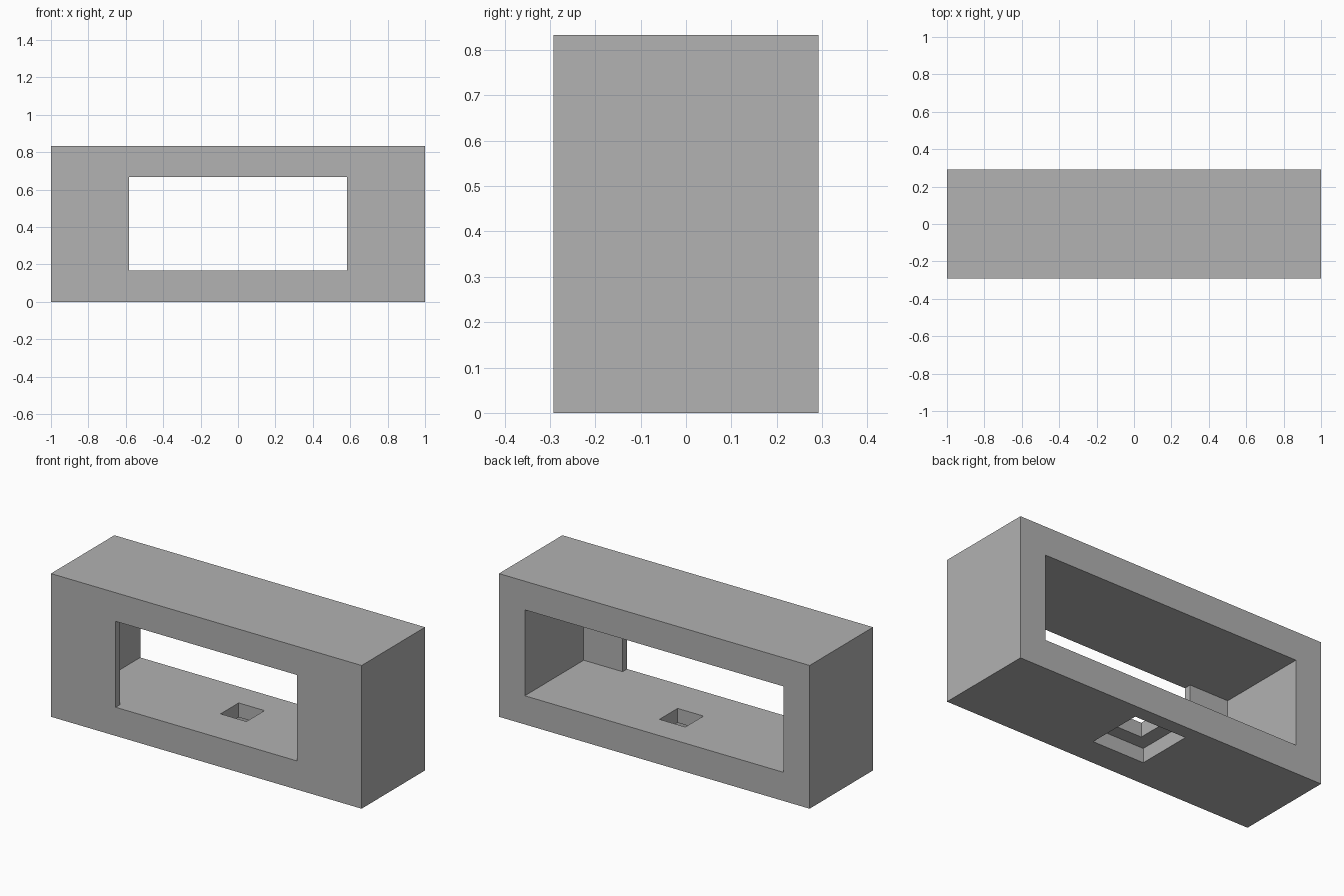
import bpy
import bmesh

if "Cube" in bpy.data.objects:
    bpy.data.objects.remove(bpy.data.objects["Cube"], do_unlink=True)

U = 1 / 12              # design module
HX, HY, H = 12 * U, 3.5 * U, 10 * U
WALL = 2 * U
HOLE_Y = 0.5 * U        # centre of the floor hole

grey = bpy.data.materials.new("plain grey")
grey.use_nodes = True
colour = (0.445, 0.445, 0.445, 1)
grey.diffuse_color = colour
grey.node_tree.nodes["Principled BSDF"].inputs["Base Color"].default_value = colour


def prism(name, outline, z0, z1):
    """Extrude a plan outline between two heights."""
    bm = bmesh.new()
    face = bm.faces.new([bm.verts.new((x, y, z0)) for x, y in outline])
    top = bmesh.ops.extrude_face_region(bm, geom=[face])["geom"]
    verts = [v for v in top if isinstance(v, bmesh.types.BMVert)]
    bmesh.ops.translate(bm, vec=(0, 0, z1 - z0), verts=verts)
    bmesh.ops.recalc_face_normals(bm, faces=bm.faces)
    mesh = bpy.data.meshes.new(name)
    bm.to_mesh(mesh)
    bm.free()
    mesh.materials.append(grey)
    obj = bpy.data.objects.new(name, mesh)
    bpy.context.collection.objects.link(obj)
    return obj


def rect(hx, hy, cy=0):
    return [(-hx, cy - hy), (hx, cy - hy), (hx, cy + hy), (-hx, cy + hy)]


def cut(target, cutter):
    """Subtract the cutter, then discard it."""
    mod = target.modifiers.new("cut", 'BOOLEAN')
    mod.operation = 'DIFFERENCE'
    mod.solver = 'EXACT'
    mod.object = cutter
    bpy.context.view_layer.objects.active = target
    bpy.ops.object.modifier_apply(modifier=mod.name)
    bpy.data.objects.remove(cutter, do_unlink=True)


# Housing block
housing = prism("housing", rect(HX, HY), 0, H)

# Cavity open at the back, narrowing to the window in the thin front panel
window, cavity, panel = 7 * U, HX - WALL, -HY + U / 2
half = [(window, -1), (window, panel), (cavity, panel), (cavity, 1)]
outline = half + [(-x, y) for x, y in reversed(half)]
cut(housing, prism("cavity_cutter", outline, WALL, H - WALL))

# Square recess under the floor, with a smaller hole through to the cavity
cut(housing, prism("recess_cutter", rect(2 * U, 2 * U, HOLE_Y), -U, U))
cut(housing, prism("hole_cutter", rect(U, U, HOLE_Y), U / 2, 3 * U))
